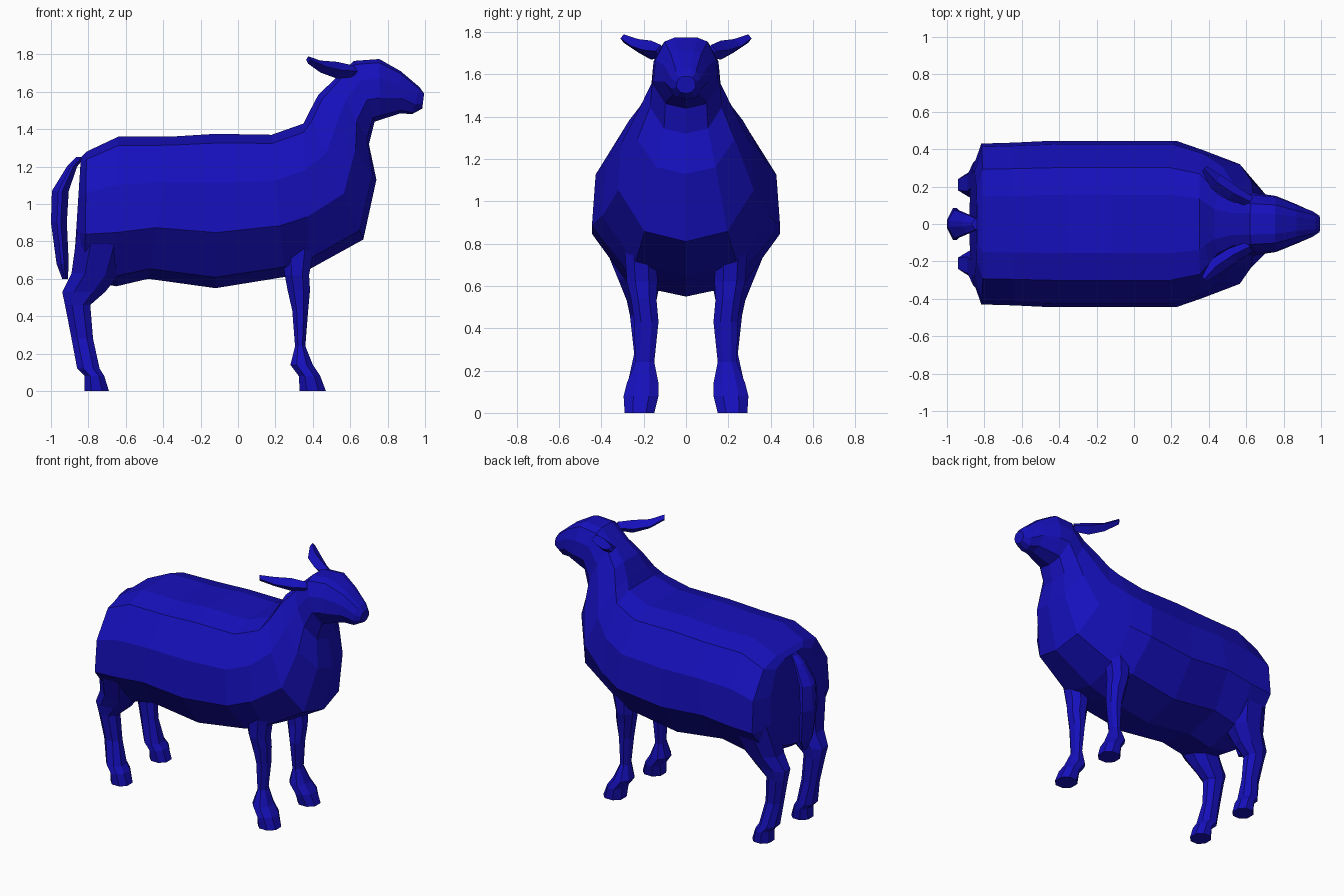
import bpy, bmesh
from mathutils import Vector

blue = bpy.data.materials.new("blue")
blue.diffuse_color = (0.008, 0.005, 0.5, 1)


def loft(name, rings, mirror=False):
    """Skin closed rings of points into a flat-shaded, capped solid."""
    bm = bmesh.new()
    loops = [[bm.verts.new(p) for p in ring] for ring in rings]
    n = len(loops[0])
    for a, b in zip(loops, loops[1:]):
        for i in range(n):
            j = (i + 1) % n
            bm.faces.new((a[i], a[j], b[j], b[i]))
    bm.faces.new(loops[0])
    bm.faces.new(loops[-1])
    bmesh.ops.recalc_face_normals(bm, faces=bm.faces)
    mesh = bpy.data.meshes.new(name)
    bm.to_mesh(mesh)
    bm.free()
    mesh.materials.append(blue)
    ob = bpy.data.objects.new(name, mesh)
    bpy.context.collection.objects.link(ob)
    if mirror:
        ob.modifiers.new("mirror", "MIRROR").use_axis = (False, True, False)
    return ob


# Cross-section of the body: (share of the way from top to bottom, share of width)
SECTION = [(0.0, 0.35), (0.06, 0.68), (0.32, 0.96), (0.64, 1.0), (0.93, 0.61), (1.0, 0.0)]


def body_ring(xt, zt, xb, zb, w):
    half = [(xt + (xb - xt) * t, w * s, zt + (zb - zt) * t) for t, s in SECTION]
    return half + [(x, -y, z) for x, y, z in reversed(half[:-1])]


def box_ring(z, x0, x1, y0, y1, c=0.28):
    """Horizontal eight-sided ring inside a rectangle."""
    dx, dy = (x1 - x0) * c, (y1 - y0) * c
    return [(x0 + dx, y0, z), (x1 - dx, y0, z), (x1, y0 + dy, z), (x1, y1 - dy, z),
            (x1 - dx, y1, z), (x0 + dx, y1, z), (x0, y1 - dy, z), (x0, y0 + dy, z)]


# Body, neck and head in one skin: top x, top z, bottom x, bottom z, half width
loft("body_and_head", [body_ring(*r) for r in [
    (-0.84, 1.25, -0.88, 0.63, 0.29),
    (-0.81, 1.28, -0.82, 0.59, 0.43),
    (-0.64, 1.36, -0.65, 0.56, 0.435),
    (-0.36, 1.36, -0.48, 0.60, 0.445),
    (-0.12, 1.375, -0.12, 0.55, 0.445),
    (0.18, 1.37, 0.25, 0.61, 0.445),
    (0.35, 1.43, 0.38, 0.65, 0.395),
    (0.38, 1.49, 0.67, 0.81, 0.32),
    (0.43, 1.585, 0.74, 1.13, 0.23),
    (0.52, 1.67, 0.70, 1.32, 0.17),
    (0.62, 1.765, 0.73, 1.44, 0.16),
    (0.755, 1.775, 0.76, 1.45, 0.15),
    (0.87, 1.71, 0.87, 1.485, 0.105),
    (0.97, 1.625, 0.93, 1.48, 0.07),
    (0.995, 1.59, 0.985, 1.51, 0.045)]])

# Front legs: z, x range, y range
loft("front_legs", [box_ring(*r) for r in [
    (0.78, 0.23, 0.41, 0.14, 0.29),
    (0.62, 0.25, 0.38, 0.135, 0.28),
    (0.54, 0.265, 0.385, 0.14, 0.26),
    (0.43, 0.29, 0.375, 0.13, 0.245),
    (0.24, 0.305, 0.36, 0.15, 0.24),
    (0.14, 0.28, 0.40, 0.13, 0.28),
    (0.08, 0.325, 0.44, 0.13, 0.295),
    (0.0, 0.33, 0.47, 0.15, 0.29)]], mirror=True)

# Hind legs with thighs
loft("hind_legs", [box_ring(*r) for r in [
    (0.85, -0.86, -0.56, 0.12, 0.41),
    (0.63, -0.89, -0.63, 0.12, 0.32),
    (0.53, -0.94, -0.71, 0.14, 0.28),
    (0.46, -0.925, -0.79, 0.15, 0.265),
    (0.28, -0.89, -0.775, 0.155, 0.245),
    (0.12, -0.86, -0.74, 0.14, 0.28),
    (0.08, -0.82, -0.715, 0.14, 0.29),
    (0.0, -0.82, -0.69, 0.15, 0.285)]], mirror=True)

# Tail
loft("tail", [box_ring(z, x0, x1, -w, w, 0.38) for z, x0, x1, w in [
    (1.25, -0.865, -0.82, 0.03),
    (1.20, -0.915, -0.86, 0.05),
    (1.07, -0.995, -0.905, 0.075),
    (0.90, -1.0, -0.915, 0.085),
    (0.68, -0.97, -0.905, 0.065),
    (0.60, -0.94, -0.91, 0.025)]])


def ear_ring(x, y, z, w, h):
    centre, side, up = Vector((x, y, z)), Vector((0.6, 0.8, 0)) * w, Vector((0, 0, h))
    return [centre + side, centre + up, centre - side, centre - up]


# Ears: centre, half breadth, half height
loft("ears", [ear_ring(*r) for r in [
    (0.62, 0.12, 1.71, 0.03, 0.03),
    (0.53, 0.165, 1.715, 0.042, 0.045),
    (0.44, 0.225, 1.735, 0.045, 0.032),
    (0.375, 0.295, 1.77, 0.018, 0.02)]], mirror=True)
